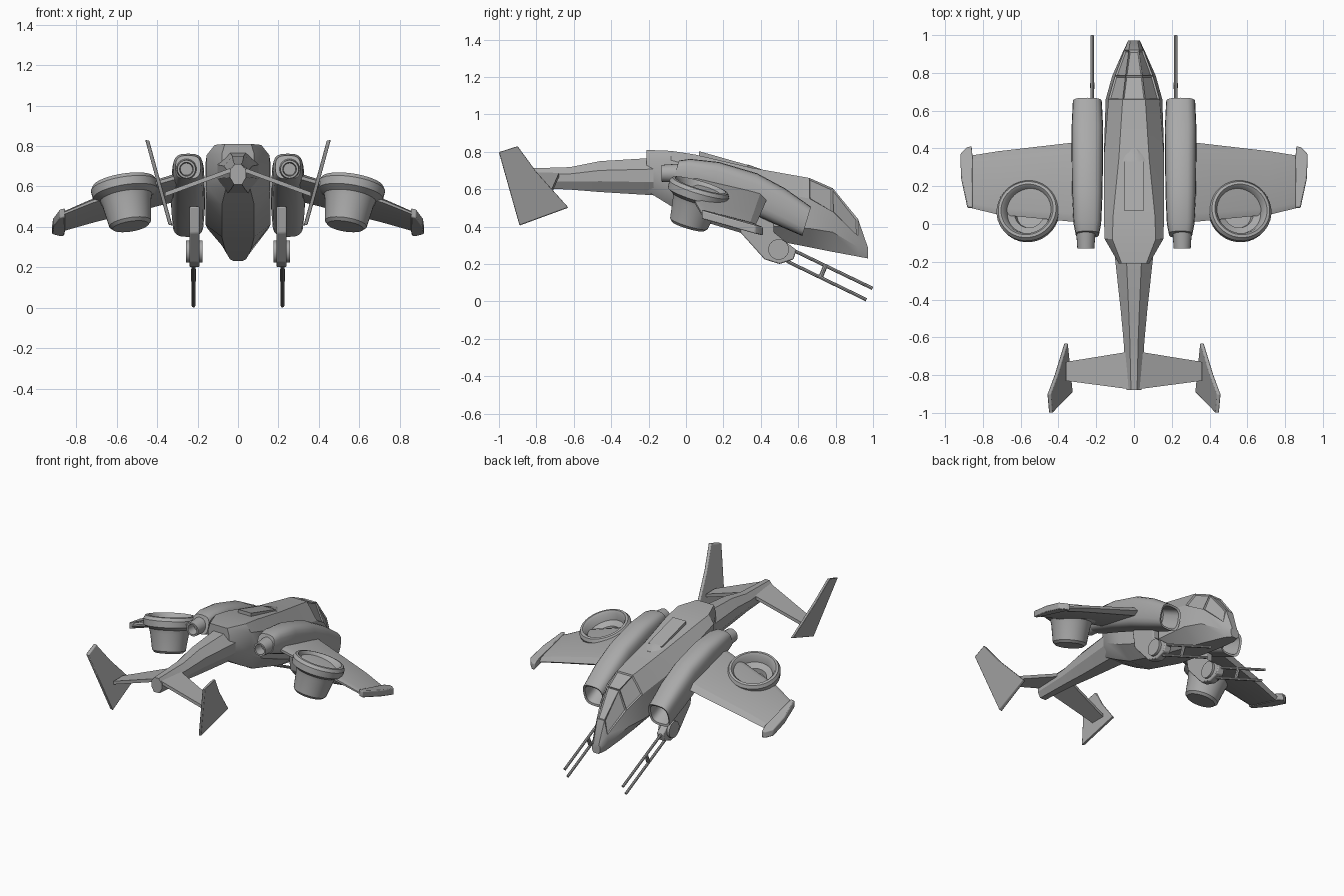
import bpy, bmesh, math
from mathutils import Vector, Matrix

if "Cube" in bpy.data.objects:
    bpy.data.objects.remove(bpy.data.objects["Cube"])

grey = bpy.data.materials.new("hull grey")
grey.use_nodes = True
grey.diffuse_color = (0.4, 0.4, 0.4, 1)
grey.node_tree.nodes["Principled BSDF"].inputs["Base Color"].default_value = (0.4, 0.4, 0.4, 1)


def finish(name, bm, mirror=False, angle=30, bevel=0):
    bmesh.ops.recalc_face_normals(bm, faces=bm.faces)
    mesh = bpy.data.meshes.new(name)
    bm.to_mesh(mesh)
    bm.free()
    mesh.materials.append(grey)
    ob = bpy.data.objects.new(name, mesh)
    bpy.context.collection.objects.link(ob)
    if bevel:
        mod = ob.modifiers.new("Bevel", 'BEVEL')
        mod.width = bevel
        mod.segments = 2
    if mirror:
        ob.modifiers.new("Mirror", 'MIRROR')
    bpy.ops.object.select_all(action='DESELECT')
    ob.select_set(True)
    bpy.context.view_layer.objects.active = ob
    bpy.ops.object.shade_smooth_by_angle(angle=math.radians(angle))
    return ob


def loft(rings):
    """Skin a row of equal point rings and cap both ends."""
    bm = bmesh.new()
    rows = [[bm.verts.new(p) for p in ring] for ring in rings]
    n = len(rows[0])
    for a, b in zip(rows, rows[1:]):
        for i in range(n):
            j = (i + 1) % n
            bm.faces.new((a[i], a[j], b[j], b[i]))
    bm.faces.new(rows[0])
    bm.faces.new(rows[-1])
    return bm


def both_sides(half):
    return half + [(-x, y, z) for x, y, z in reversed(half)]


def oval(x, y, z, rx, rz, power=1.0, lean=0.0, n=20):
    """Ring across the y axis; a power below 1 squares it off."""
    ring = []
    for i in range(n):
        a = 2 * math.pi * i / n
        c, s = math.cos(a), math.sin(a)
        c = math.copysign(abs(c) ** power, c)
        s = math.copysign(abs(s) ** power, s)
        ring.append((x + rx * c, y + lean * rz * s, z + rz * s))
    return ring


def lathe(profile, place, n=32):
    turn = [2 * math.pi * i / n for i in range(n)]
    return loft([[place @ Vector((r * math.cos(a), r * math.sin(a), h)) for a in turn]
                 for r, h in profile])


def rod(name, a, b, r, n=8):
    a, b = Vector(a), Vector(b)
    place = Matrix.Translation(a) @ (b - a).to_track_quat('Z', 'Y').to_matrix().to_4x4()
    return finish(name, lathe([(r, 0), (r, (b - a).length)], place, n), True)


def plate(name, points, offset, **options):
    """Solid slab: an outline and its copy shifted by offset."""
    pts = [Vector(p) for p in points]
    return finish(name, loft([pts, [p + Vector(offset) for p in pts]]), **options)


# Fuselage: y, then half width and height of belly, waist, shoulder, roof
sections = [
    (0.972, 0.02, 0.23, 0.03, 0.25, 0.03, 0.28, 0.02, 0.29),
    (0.92, 0.04, 0.24, 0.055, 0.29, 0.05, 0.35, 0.027, 0.44),
    (0.785, 0.055, 0.265, 0.115, 0.37, 0.10, 0.48, 0.045, 0.605),
    (0.66, 0.065, 0.29, 0.15, 0.39, 0.135, 0.55, 0.06, 0.66),
    (0.35, 0.08, 0.35, 0.16, 0.41, 0.16, 0.61, 0.08, 0.715),
    (0.05, 0.08, 0.44, 0.16, 0.53, 0.16, 0.72, 0.11, 0.785),
    (-0.08, 0.08, 0.51, 0.155, 0.6, 0.155, 0.755, 0.115, 0.805),
    (-0.21, 0.06, 0.59, 0.08, 0.65, 0.08, 0.76, 0.065, 0.81),
]
bm = loft([both_sides([(s[i], s[0], s[i + 1]) for i in (1, 3, 5, 7)]) for s in sections])
bmesh.ops.recalc_face_normals(bm, faces=bm.faces)
# Cockpit panes are sunk into the upper nose faces
panes = [f for f in bm.faces if 0.66 < f.calc_center_median().y < 0.94
         and f.normal.z > 0.2 and min(v.co.z for v in f.verts) > 0.34]
bmesh.ops.inset_individual(bm, faces=panes, thickness=0.01, depth=-0.008)
finish("fuselage", bm, angle=28)

# Intake box along the spine with a sloping front lip
bm = loft([both_sides([(w, y, b), (w, y, t)]) for y, w, b, t in
           ((0.07, 0.05, 0.72, 0.803), (0.335, 0.05, 0.64, 0.728))])
finish("spine_box", bm)
bm = loft([both_sides([(w, y, z - 0.06), (w, y, z), (w * 0.5, y, z + 0.012)]) for y, w, z in
           ((0.33, 0.062, 0.72), (0.365, 0.055, 0.708), (0.4, 0.025, 0.696))])
finish("spine_lip", bm)

# Tail boom
bm = loft([both_sides([(w * 0.5, y, b), (w, y, b + (t - b) * 0.35), (w, y, b + (t - b) * 0.7),
                       (w * 0.4, y, t)]) for y, w, b, t in
           ((-0.05, 0.115, 0.56, 0.775), (-0.46, 0.07, 0.585, 0.75),
            (-0.62, 0.055, 0.598, 0.718), (-0.88, 0.04, 0.61, 0.71))])
finish("tail_boom", bm)

# Drooping tailplanes and canted fins
plate("tailplane", [(0.02, -0.675, 0.675), (0.36, -0.73, 0.55), (0.36, -0.83, 0.55),
                    (0.02, -0.875, 0.675)], (0, 0, 0.022), mirror=True)
fin = [(-1.0, 0.795), (-0.9, 0.827), (-0.8, 0.69), (-0.63, 0.5), (-0.89, 0.405)]
plate("tail_fin", [(0.325 + (z - 0.41) * 0.274, y, z) for y, z in fin],
      (0.02, 0, 0.004), mirror=True, bevel=0.004)

# Engine nacelles with hollow intakes: y, height, half width, half height
shells = [(0.5, 0.5, 0.06, 0.06), (0.64, 0.43, 0.065, 0.065), (0.645, 0.428, 0.077, 0.078),
          (0.5, 0.51, 0.084, 0.095), (0.35, 0.585, 0.083, 0.1), (0.15, 0.655, 0.08, 0.09),
          (0.0, 0.69, 0.073, 0.072), (-0.055, 0.695, 0.062, 0.058)]
bm = loft([oval(0.247, y, z, rx, rz, 0.65, 0.3) for y, z, rx, rz in shells])
finish("nacelle", bm, True, angle=35)
nozzle = [(-0.03, 0.052), (-0.13, 0.045), (-0.13, 0.034), (-0.07, 0.03)]
bm = loft([oval(0.255, y, 0.685, r, r) for y, r in nozzle])
finish("exhaust_nozzle", bm, True)

# Wings: x, leading y and z, trailing y and z, thickness
stations = [(0.2, 0.445, 0.575, 0.0, 0.675, 0.06), (0.72, 0.385, 0.435, 0.05, 0.525, 0.045),
            (0.865, 0.362, 0.39, 0.085, 0.465, 0.035)]


def wing_ring(x, ly, lz, ty, tz, t):
    a, b = Vector((x, ly, lz)), Vector((x, ty, tz))
    up = Vector((0, 0, t / 2))
    f, r = a.lerp(b, 0.08), a.lerp(b, 0.9)
    return [a, f + up, r + up, b + up * 0.3, b - up * 0.3, r - up, f - up]


finish("wing", loft([wing_ring(*s) for s in stations]), True)
# Hooked wing tips
tip = [(0.86, 0.412, 0.375), (0.885, 0.405, 0.375), (0.92, 0.37, 0.385),
       (0.915, 0.24, 0.42), (0.882, 0.085, 0.463), (0.855, 0.085, 0.47), (0.855, 0.36, 0.4)]
plate("wing_tip", [(x, y, z - 0.022) for x, y, z in tip], (0, 0, 0.045),
      mirror=True, bevel=0.006)

# Lift fans: flared ring over a closed tapering duct
axis = Vector((0.16, 0.3, 1)).to_track_quat('Z', 'Y').to_matrix().to_4x4()
place = Matrix.Translation((0.565, 0.075, 0.615)) @ axis
fan = [(0.07, -0.1), (0.078, -0.07), (0.115, -0.05), (0.128, -0.005), (0.14, 0.008),
       (0.155, 0.005), (0.167, -0.015), (0.163, -0.055), (0.13, -0.075), (0.122, -0.1),
       (0.105, -0.21), (0.09, -0.225)]
finish("lift_fan", lathe(fan, place), True, angle=35)

# Gun pylons, pivots and twin barrels
pylon = [(0.27, 0.5), (0.29, 0.37), (0.42, 0.225), (0.5, 0.2), (0.575, 0.225),
         (0.59, 0.275), (0.47, 0.37), (0.47, 0.5)]
plate("gun_pylon", [(0.19, y, z) for y, z in pylon], (0.05, 0, 0), mirror=True, bevel=0.006)
rod("gun_pivot", (0.175, 0.495, 0.278), (0.258, 0.495, 0.278), 0.055, 24)
rod("upper_barrel", (0.22, 0.55, 0.285), (0.22, 0.997, 0.07), 0.009)
rod("lower_barrel", (0.22, 0.54, 0.215), (0.22, 0.965, 0.009), 0.009)
rod("barrel_brace", (0.22, 0.745, 0.19), (0.22, 0.72, 0.13), 0.012)
